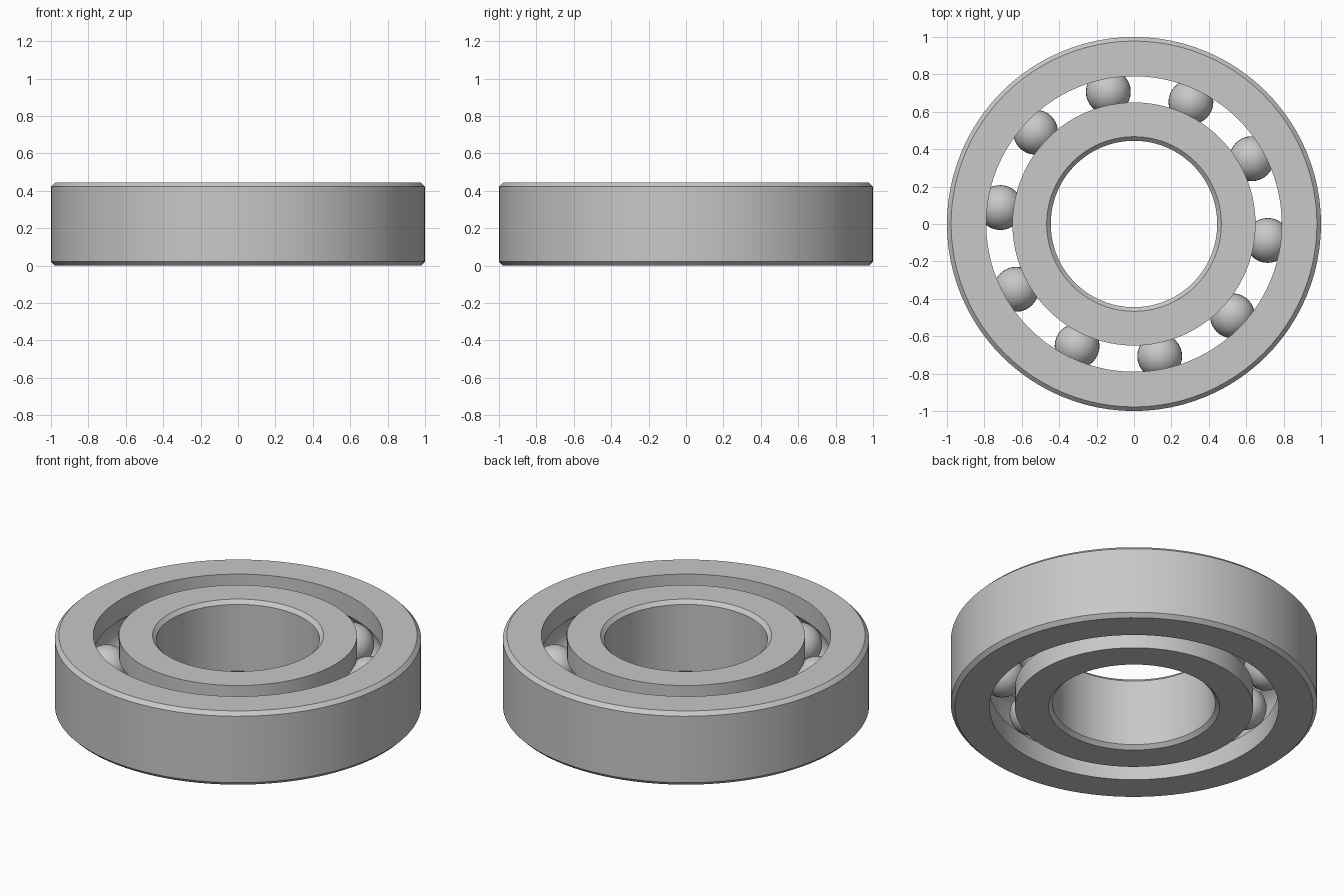
import bpy, bmesh
from math import sin, cos, pi, radians, asin, tau
from mathutils import Matrix

if "Cube" in bpy.data.objects:
    bpy.data.objects.remove(bpy.data.objects["Cube"])

HEIGHT = 0.444
MID = HEIGHT / 2
CHAMFER = 0.022
PITCH = 0.72          # radius of the circle of ball centres
BALL_R = 0.12
GROOVE_R = 0.122
GAP = 0.07            # half width of the gap between the rings
BALLS = 10

steel = bpy.data.materials.new("steel grey")
steel.use_nodes = True
colour = (0.58, 0.58, 0.58, 1)
steel.diffuse_color = colour
steel.node_tree.nodes["Principled BSDF"].inputs["Base Color"].default_value = colour


def finish(bm, name):
    bmesh.ops.recalc_face_normals(bm, faces=bm.faces)
    mesh = bpy.data.meshes.new(name)
    bm.to_mesh(mesh)
    bm.free()
    mesh.materials.append(steel)
    obj = bpy.data.objects.new(name, mesh)
    bpy.context.collection.objects.link(obj)
    bpy.ops.object.select_all(action="DESELECT")
    obj.select_set(True)
    bpy.context.view_layer.objects.active = obj
    bpy.ops.object.shade_smooth_by_angle(angle=radians(30))
    return obj


def ring(name, plain_radius, side, segments=96):
    """Lathe a chamfered ring; side is +1 for the outer ring, -1 for the inner."""
    gap_radius = PITCH + side * GAP
    inset = plain_radius - side * CHAMFER
    profile = [(gap_radius, 0), (inset, 0), (plain_radius, CHAMFER),
               (plain_radius, HEIGHT - CHAMFER), (inset, HEIGHT),
               (gap_radius, HEIGHT)]
    # Ball groove, from the top edge of the race to the bottom
    half = pi / 2 - asin(GAP / GROOVE_R)
    for i in range(13):
        a = half * (1 - i / 6)
        profile.append((PITCH + side * GROOVE_R * cos(a), MID + GROOVE_R * sin(a)))
    bm = bmesh.new()
    verts = [bm.verts.new((r, 0, z)) for r, z in profile]
    edges = [bm.edges.new((verts[i - 1], v)) for i, v in enumerate(verts)]
    bmesh.ops.spin(bm, geom=verts + edges, cent=(0, 0, 0), axis=(0, 0, 1),
                   angle=tau, steps=segments, use_merge=True)
    bmesh.ops.remove_doubles(bm, verts=bm.verts, dist=0.0001)
    return finish(bm, name)


# Rings
ring("outer_ring", 1.0, 1)
ring("inner_ring", 0.445, -1)

# Balls
for i in range(BALLS):
    a = radians(-7) + i * tau / BALLS
    bm = bmesh.new()
    bmesh.ops.create_uvsphere(bm, u_segments=32, v_segments=16, radius=BALL_R)
    bmesh.ops.transform(bm, verts=bm.verts, matrix=Matrix.Translation(
        (PITCH * cos(a), PITCH * sin(a), MID)))
    finish(bm, f"ball_{i + 1}")
